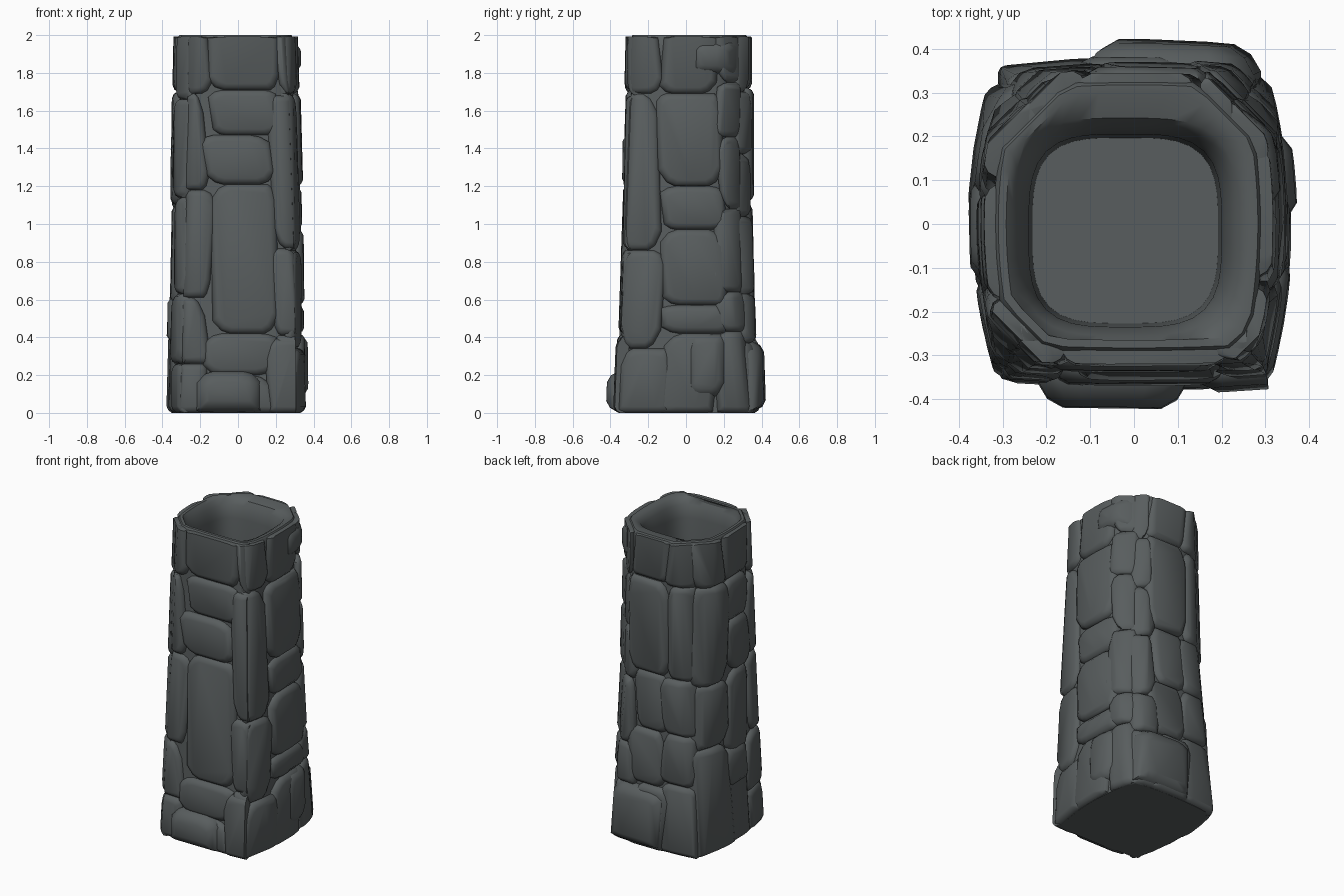
import bpy, bmesh, math, random

if "Cube" in bpy.data.objects:
    bpy.data.objects.remove(bpy.data.objects["Cube"])

random.seed(7)
stone_mat = bpy.data.materials.new("dark_grey_stone")
stone_mat.diffuse_color = (0.098, 0.110, 0.112, 1)
stone_mat.use_nodes = True
stone_mat.node_tree.nodes["Principled BSDF"].inputs["Base Color"].default_value = stone_mat.diffuse_color

# Each side: outward direction, sideways direction, bow, reach at foot, middle and top
SIDES = {
    "front": ((0, -1), (1, 0), .01, (.375, .337, .315)),
    "right": ((1, 0), (0, 1), .035, (.355, .342, .315)),
    "back": ((0, 1), (1, 0), .02, (.385, .350, .350)),
    "left": ((-1, 0), (0, 1), .04, (.372, .350, .342)),
}
# Corner chamfers (right/left, back/front): largest |x|+|y| at foot, middle and top
CORNERS = {
    (True, True): (.63, .53, .50), (False, True): (.67, .54, .51),
    (True, False): (.68, .61, .54), (False, False): (.66, .58, .52),
}


def blend(vals, z):
    foot, mid, top = vals
    return foot + (mid - foot) * z if z < 1 else mid + (top - mid) * (z - 1)


def reach(side, z, u):
    """Distance of a bowed side from the axis."""
    return blend(SIDES[side][3], z) - SIDES[side][2] * (u / .3) ** 2


def limit_point(side, x, y, z, inset):
    """Keep a point inside the neighbouring sides and the chamfered corners."""
    if side in ("front", "back"):
        m = reach("right" if x > 0 else "left", z, y) - inset * .5
        x = max(-m, min(m, x))
    else:
        m = reach("back" if y > 0 else "front", z, x) - inset * .5
        y = max(-m, min(m, y))
    over = abs(x) + abs(y) - blend(CORNERS[x > 0, y > 0], z) + inset
    if over > 0:
        x -= math.copysign(over / 2, x)
        y -= math.copysign(over / 2, y)
    return x, y


def finish(bm, name, angle):
    bmesh.ops.recalc_face_normals(bm, faces=bm.faces)
    me = bpy.data.meshes.new(name)
    bm.to_mesh(me)
    bm.free()
    me.materials.append(stone_mat)
    ob = bpy.data.objects.new(name, me)
    bpy.context.collection.objects.link(ob)
    bpy.ops.object.select_all(action='DESELECT')
    ob.select_set(True)
    bpy.context.view_layer.objects.active = ob
    bpy.ops.object.shade_smooth_by_angle(angle=math.radians(angle))


# Mortar core with a rounded rim and a hollow shaft
N = 48
DIRS = [(math.cos(2 * math.pi * i / N), math.sin(2 * math.pi * i / N)) for i in range(N)]


def outer_ring(z, inset):
    ring = []
    for c, s in DIRS:
        r = .3
        for _ in range(4):
            dx = reach("right" if c > 0 else "left", z, r * s) - inset
            dy = reach("back" if s > 0 else "front", z, r * c) - inset
            lim = blend(CORNERS[c > 0, s > 0], z) - inset * 1.4
            r = min(dx / max(abs(c), 1e-6), dy / max(abs(s), 1e-6), lim / (abs(c) + abs(s)))
        ring.append((r * c, r * s, z))
    return ring


def shaft_ring(z, half):
    ring = []
    for c, s in DIRS:
        r = half / (abs(c) ** 3.5 + abs(s) ** 3.5) ** (1 / 3.5)
        ring.append((r * c - .02, r * s - .015, z))
    return ring


bm = bmesh.new()
rings = [outer_ring(z, .03) for z in (0, .5, 1, 1.5)]
rings += [outer_ring(1.93, .022), outer_ring(1.985, .022), outer_ring(2, .032), outer_ring(2, .05)]
rings += [shaft_ring(1.985, .257), shaft_ring(1.955, .24), shaft_ring(1.92, .228),
          shaft_ring(1.88, .22), shaft_ring(1.45, .212)]
loops = [[bm.verts.new(p) for p in r] for r in rings]
for lo, hi in zip(loops, loops[1:]):
    for i in range(N):
        j = (i + 1) % N
        bm.faces.new((lo[i], lo[j], hi[j], hi[i]))
bm.faces.new(loops[0][::-1])
bm.faces.new(loops[-1])
finish(bm, "mortar_core", 45)


# One stone: an irregular cut-corner outline, hulled from buried back to rounded face
def make_stone(side, u0, u1, z0, z1, extra, lean, soft=1.0):
    out, along = SIDES[side][:2]
    w, h = u1 - u0, z1 - z0
    outline = []
    for cu, cz in ((0, 0), (1, 0), (1, 1), (0, 1)):
        flat = (cz == 1 and z1 > 1.97) or (cz == 0 and z0 < .02)
        cut_u = min(random.uniform(.10, .35) * w, .09)
        cut_z = .006 if flat else min(random.uniform(.08, .28) * h, .10)
        u, z = u0 + cu * w, z0 + cz * h
        outline += [(u, z + (1 - 2 * cz) * cut_z),
                    (u + (.5 - cu) * cut_u, z + (1 - 2 * cz) * cut_z * .25),
                    (u + (1 - 2 * cu) * cut_u, z)]
    outline += [((u0 + u1) / 2, z0), ((u0 + u1) / 2, z1)]
    um, zm = (u0 + u1) / 2, (z0 + z1) / 2
    bm = bmesh.new()
    for shrink, depth in ((0, -.05), (0, -.028), (.012, -.010), (.032, 0)):
        for u, z in outline:
            u += lean * (z - zm) / h
            k = max(0, 1 - 2 * soft * shrink / w)
            kz = 1 - shrink * .1 if z > 1.97 else max(0, 1 - 2 * soft * shrink / h)
            uu, zz = um + (u - um) * k, zm + (z - zm) * kz
            zz = min(max(zz, 0), 2)
            d = reach(side, zz, uu) + extra + depth * (1 if soft == 1 else 2)
            x, y = (out[i] * d + along[i] * uu for i in (0, 1))
            x, y = limit_point(side, x, y, zz, -depth * .8 - extra)
            bm.verts.new((x, y, zz))
    bmesh.ops.remove_doubles(bm, verts=bm.verts, dist=.0005)
    res = bmesh.ops.convex_hull(bm, input=bm.verts)
    junk = {g for g in res["geom_interior"] + res["geom_unused"]
            if isinstance(g, bmesh.types.BMVert)}
    bmesh.ops.delete(bm, geom=list(junk), context='VERTS')
    bmesh.ops.dissolve_limit(bm, angle_limit=math.radians(4),
                             verts=bm.verts, edges=bm.edges)
    finish(bm, side + "_stone", 42)


# A column of stones between two sideways positions, split at the given heights
def column(side, u0, u1, *joints):
    heights = (0,) + joints + (1.992,)
    for z0, z1 in zip(heights, heights[1:]):
        edge = [u if abs(u) > .3 else u + random.uniform(-.03, .03) for u in (u0, u1)]
        make_stone(side, edge[0], edge[1], z0, z1,
                   random.uniform(-.004, .01), random.uniform(-.06, .06))


column("front", -.35, -.16, .26, .61, 1.18, 1.69)
column("front", -.17, .19, .20, .42, 1.21, 1.47, 1.71)
column("front", .18, .35, .41, .87, 1.68)
column("right", -.36, -.11, .34, .86, 1.69)
column("right", -.15, .19, .42, .57, .97, 1.20, 1.69)
column("right", .15, .37, .43, .64, 1.08, 1.46, 1.75)
column("back", -.35, -.08, .44, .76, 1.11, 1.71)
column("back", -.10, .15, .40, .75, 1.12, 1.72)
column("back", .13, .35, .37, .63, 1.04, 1.37, 1.70)
column("left", -.36, -.14, .26, .63, 1.14, 1.66)
column("left", -.16, .08, .58, 1.10, 1.43, 1.70)
column("left", .06, .35, .67, 1.07, 1.70)

# Stones that stick out, mostly at the foot
make_stone("front", -.22, .12, .005, .22, .05, 0, 1.8)
make_stone("front", .15, .36, 0, .39, .015, -.03)
make_stone("back", -.10, .28, .01, .38, .04, -.02, 1.8)
make_stone("right", .0, .22, .08, .42, .02, 0, 1.5)
make_stone("right", .03, .30, 1.79, 1.97, .018, 0, 1.5)
make_stone("left", -.14, .12, .36, .63, .015, .03, 1.5)
